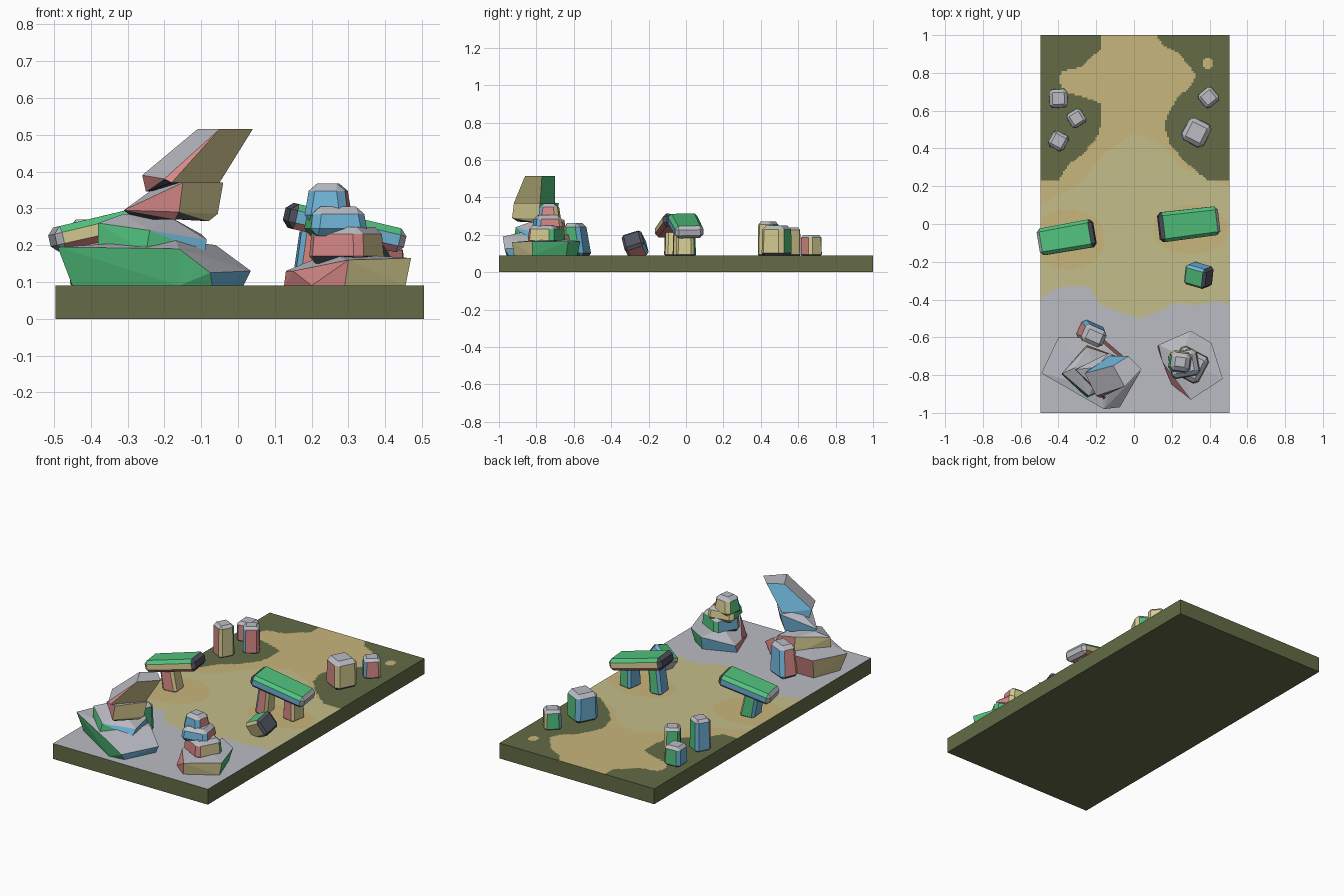
import bpy, bmesh, math
from mathutils import Matrix, Vector

if "Cube" in bpy.data.objects:
    bpy.data.objects.remove(bpy.data.objects["Cube"])


def srgb(h):
    f = lambda v: v / 12.92 if v <= 0.04045 else ((v + 0.055) / 1.055) ** 2.4
    return [f(int(h[i:i + 2], 16) / 255) for i in (0, 2, 4)] + [1]


def mat(name, h):
    m = bpy.data.materials.new(name)
    m.diffuse_color = srgb(h)
    m.use_nodes = True
    m.node_tree.nodes["Principled BSDF"].inputs["Base Color"].default_value = m.diffuse_color
    return m


# stone colours go by local direction: +x, -x, +y, -y, +z, -z
STONE = [mat("pale_yellow", "D6CC92"), mat("sky_blue", "6FB4D8"), mat("leaf_green", "52C27E"),
         mat("rose_red", "D68886"), mat("light_grey", "BBBCC4"), mat("dark_slate", "50535E")]
GROUND = [mat("moss_olive", "636B45"), mat("tan_earth", "C8B67C"), mat("pale_sand", "C4BD88"), STONE[4]]


def finish(name, bm, mats):
    me = bpy.data.meshes.new(name)
    bm.to_mesh(me)
    bm.free()
    for m in mats:
        me.materials.append(m)
    ob = bpy.data.objects.new(name, me)
    bpy.context.collection.objects.link(ob)
    return ob


def paint(bm, axes):
    bm.normal_update()
    for f in bm.faces:
        d = [f.normal.dot(a) for a in axes]
        d[2] *= 1.1
        i = max(range(3), key=lambda k: abs(d[k]))
        f.material_index = 2 * i + (0 if d[i] > 0 else 1)


def axes_yaw(deg):
    c, s = math.cos(math.radians(deg)), math.sin(math.radians(deg))
    return [Vector((c, s, 0)), Vector((-s, c, 0)), Vector((0, 0, 1))]


def axes_xy(x, y):
    y = Vector(y).normalized()
    x = Vector(x)
    x = (x - y * x.dot(y)).normalized()
    return [x, y, x.cross(y)]


def stone(name, loc, axes, size, taper=0.9, bevel=0.02, lean=(0, 0)):
    """Chamfered block, narrowed and shifted towards its local top."""
    bm = bmesh.new()
    bmesh.ops.create_cube(bm, size=1)
    for v in bm.verts:
        t = taper if v.co.z > 0 else 1
        v.co = Vector((v.co.x * size[0] * t, v.co.y * size[1] * t, v.co.z * size[2]))
    bmesh.ops.bevel(bm, geom=bm.edges[:], offset=bevel, segments=1, affect='EDGES')
    paint(bm, axes_yaw(0))
    m = Matrix(axes).transposed()
    for v in bm.verts:
        k = v.co.z / size[2] + 0.5
        v.co = m @ v.co + Vector(loc) + Vector((lean[0] * k, lean[1] * k, 0))
    return finish(name, bm, STONE)


def boulder(name, pts, yaw):
    """Faceted rock as the hull of a few corner points."""
    bm = bmesh.new()
    for p in pts:
        bm.verts.new(p)
    r = bmesh.ops.convex_hull(bm, input=bm.verts[:])
    loose = [v for v in bm.verts if not v.link_faces]
    bmesh.ops.delete(bm, geom=loose, context='VERTS')
    bmesh.ops.recalc_face_normals(bm, faces=bm.faces[:])
    bmesh.ops.dissolve_limit(bm, angle_limit=0.08, verts=bm.verts[:], edges=bm.edges[:])
    paint(bm, axes_yaw(yaw))
    return finish(name, bm, STONE)


def interp(table, t):
    for (a, va), (b, vb) in zip(table, table[1:]):
        if t <= b:
            return va + (vb - va) * max(0, (t - a) / (b - a))
    return table[-1][1]


# ground board with painted regions
MOSS_L = [(.23, -.4), (.31, -.35), (.38, -.26), (.47, -.19), (.56, -.17), (.64, -.18), (.67, -.26),
          (.7, -.37), (.76, -.4), (.81, -.38), (.83, -.28), (.87, -.24), (.92, -.18), (1, -.17)]
MOSS_R = [(.24, .38), (.33, .27), (.42, .19), (.53, .16), (.6, .19), (.67, .23), (.72, .29),
          (.78, .33), (.84, .29), (.9, .24), (.95, .15), (1, .12)]
GREY = [(-.5, -.4), (-.43, -.35), (-.37, -.33), (-.235, -.335), (-.18, -.43), (.03, -.5),
        (.16, -.45), (.22, -.42), (.35, -.43), (.43, -.41), (.51, -.42)]
SAND = [(-.5, .1), (-.3, .2), (-.15, .38), (0, .48), (.15, .42), (.25, .3), (.5, .2)]
TAN_SPOTS = [(.39, .85, .03), (-.29, .75, .025)]


def ground_index(x, y):
    if y < interp(GREY, x):
        return 3
    if any(math.hypot(x - a, y - b) < r for a, b, r in TAN_SPOTS):
        return 1
    if y > .235 and (x < interp(MOSS_L, y) or x > interp(MOSS_R, y)):
        return 0
    if math.hypot((x + .35) / .2, (y + .08) / .16) < 1 or math.hypot((x - .3) / .2, (y + .03) / .13) < 1:
        return 1
    return 2 if y < interp(SAND, x) else 1


bm = bmesh.new()
bmesh.ops.create_grid(bm, x_segments=100, y_segments=200, size=1)
for v in bm.verts:
    v.co = Vector((v.co.x * .5 + .005, v.co.y, .09))
for f in bm.faces:
    c = f.calc_center_median()
    f.material_index = ground_index(c.x, c.y)
top = bm.faces[:]
rim = [e for e in bm.edges if e.is_boundary]
ext = bmesh.ops.extrude_edge_only(bm, edges=rim)["geom"]
for v in [g for g in ext if isinstance(g, bmesh.types.BMVert)]:
    v.co.z = 0
for f in [g for g in ext if isinstance(g, bmesh.types.BMFace)]:
    f.material_index = 0
q = [bm.verts.new((x, y, 0)) for x, y in ((-.495, -1), (-.495, 1), (.505, 1), (.505, -1))]
bm.faces.new(q)
bmesh.ops.remove_doubles(bm, verts=q, dist=1e-6)
bmesh.ops.recalc_face_normals(bm, faces=bm.faces[:])
finish("ground_board", bm, GROUND)

# standing stones: x, y, yaw, width, top height
for i, (x, y, yaw, w, h) in enumerate([(-.4, .44, -28, .094, .27), (-.305, .56, 32, .088, .24),
                                       (-.4, .665, 3, .1, .2), (.33, .485, -27, .135, .25),
                                       (.395, .67, 40, .094, .2)]):
    stone(f"standing_stone_{i}", (x, y, (h + .08) / 2), axes_yaw(yaw), (w, w, h - .08), .95, w * .16)

# two stone tables: slab and legs
a, t = math.radians(7), math.radians(13)
stone("right_table_slab", (.29, 0, .247),
      axes_xy((-math.sin(a), math.cos(a), 0), (math.sin(t), 0, math.cos(t))), (.16, .07, .325), .95, .018)
stone("right_table_inner_leg", (.185, -.02, .165), axes_yaw(5), (.075, .1, .17), .9, .014, (.02, 0))
stone("right_table_outer_leg", (.36, 0, .15), axes_yaw(-10), (.085, .1, .14), .9, .014)
a = math.radians(10)
stone("left_table_slab", (-.357, -.072, .247),
      axes_xy((math.sin(a), -math.cos(a), 0), (-math.sin(t), 0, math.cos(t))), (.15, .07, .305), .95, .018)
stone("left_table_leg", (-.37, -.065, .155), axes_yaw(5), (.09, .1, .15), .9, .014, (-.03, 0))

# fallen stone and leaning stone
stone("fallen_stone", (.343, -.272, .145), axes_xy((0.05, -.8, -.5), (-.5, -.2, .8)), (.11, .1, .13), 1, .014)
stone("leaning_stone", (-.23, -.575, .172), axes_yaw(-114), (.11, .14, .18), .85, .02, (.02, -.02))

# left rock pile with slanted spire
boulder("left_pile_base", [
    (-.45, -.78, .09), (-.39, -.62, .09), (-.15, -.62, .09), (.015, -.78, .09), (-.07, -.95, .09),
    (-.16, -.96, .09), (-.49, -.79, .195), (-.4, -.6, .2), (-.2, -.6, .2), (-.06, -.72, .2),
    (.035, -.78, .13), (-.075, -.97, .125), (-.16, -.98, .19), (-.17, -.87, .215)], 150)
boulder("left_pile_middle", [
    (-.38, -.8, .18), (-.25, -.92, .18), (-.09, -.85, .18), (-.09, -.7, .18), (-.25, -.64, .18),
    (-.38, -.79, .26), (-.24, -.91, .24), (-.085, -.82, .215), (-.1, -.7, .23), (-.25, -.65, .28),
    (-.31, -.76, .285), (-.19, -.8, .28)], 165)
boulder("left_pile_upper", [
    (-.17, -.9, .27), (-.08, -.8, .265), (-.15, -.7, .27), (-.28, -.76, .27), (-.31, -.77, .295),
    (-.16, -.93, .29), (-.055, -.79, .285), (-.04, -.78, .37), (-.15, -.92, .37), (-.13, -.68, .37),
    (-.2, -.76, .375)], -32)
boulder("left_pile_spire", [
    (-.18, -.92, .37), (-.05, -.78, .37), (-.13, -.7, .37), (-.25, -.78, .345), (-.26, -.79, .39),
    (-.2, -.91, .38), (-.05, -.86, .515), (.04, -.77, .515), (-.03, -.7, .515), (-.11, -.75, .515)], -32)

# right rock pile
boulder("right_pile_base", [
    (.125, -.65, .09), (.2, -.85, .09), (.29, -.92, .09), (.455, -.82, .09), (.39, -.64, .09),
    (.3, -.58, .09), (.13, -.64, .13), (.15, -.73, .13), (.3, -.93, .16), (.47, -.82, .165),
    (.41, -.63, .165), (.3, -.565, .165), (.25, -.7, .18)], -40)
stone("right_pile_lower", (.295, -.745, .2), axes_yaw(-28), (.17, .16, .1), .92, .02)
stone("right_pile_middle", (.265, -.74, .265), axes_yaw(100), (.15, .16, .08), .85, .02)
stone("right_pile_cap", (.245, -.73, .315), axes_yaw(82), (.12, .125, .105), .75, .02)
